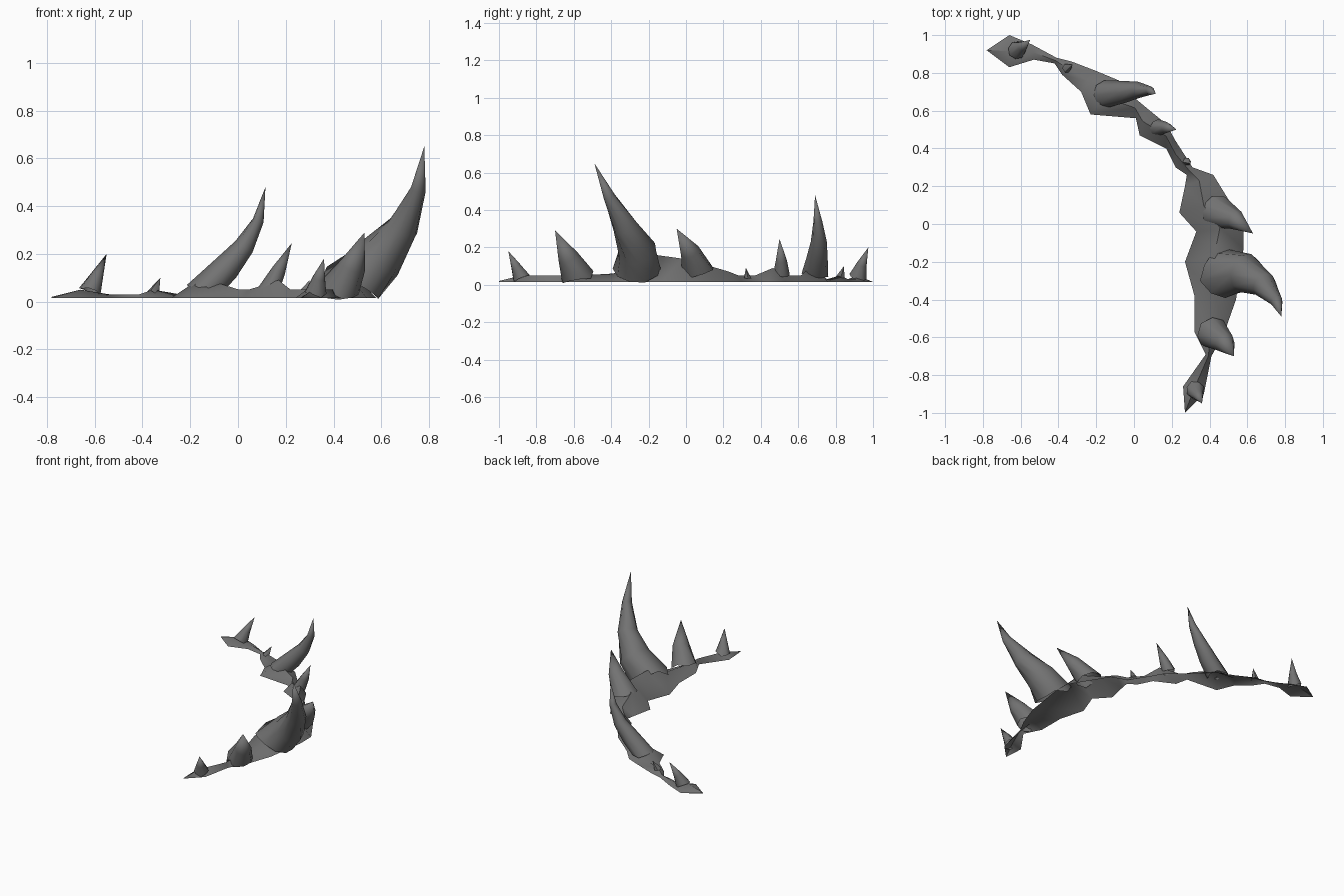
import bpy
import math
import random
from mathutils import Vector

random.seed(4)
UP = Vector((0, 0, 1))

cube = bpy.data.objects.get("Cube")
if cube:
    bpy.data.objects.remove(cube, do_unlink=True)

# One dark stone colour for everything
stone = bpy.data.materials.new("dark grey stone")
stone.use_nodes = True
stone.diffuse_color = (0.17, 0.17, 0.17, 1)
stone.node_tree.nodes["Principled BSDF"].inputs["Base Color"].default_value = stone.diffuse_color
stone.node_tree.nodes["Principled BSDF"].inputs["Roughness"].default_value = 0.9


def add_mesh(name, verts, faces):
    """Create a smooth-shaded mesh object that keeps its sharp edges."""
    mesh = bpy.data.meshes.new(name)
    mesh.from_pydata(verts, [], faces)
    mesh.validate()
    mesh.materials.append(stone)
    obj = bpy.data.objects.new(name, mesh)
    bpy.context.collection.objects.link(obj)
    bpy.ops.object.select_all(action="DESELECT")
    obj.select_set(True)
    bpy.context.view_layer.objects.active = obj
    bpy.ops.object.shade_smooth_by_angle(angle=math.radians(60))
    return obj


def ground_ridge(name, sections, floor):
    """Open, low-poly rubble strip: inner edge, raised ridge, outer edge."""
    verts, faces = [], []
    for inner_x, inner_y, outer_x, outer_y, height in sections:
        inner = Vector((inner_x, inner_y, floor))
        outer = Vector((outer_x, outer_y, floor))
        ridge = (inner + outer) / 2
        ridge.z = height
        verts += [inner, ridge, outer]
    for row in range(len(sections) - 1):
        for side in range(2):
            a = row * 3 + side
            b = a + 3
            faces.append((a, b, b + 1))
            faces.append((a, b + 1, a + 1))
    return add_mesh(name, verts, faces)


def spike(name, path, sides=8):
    """Curved horn through (x, y, z, radius) stations, with a ragged hem."""
    points = [Vector(station[:3]) for station in path]
    verts, faces = [], []
    for i, point in enumerate(points[:-1]):
        tangent = (points[i + 1] - points[max(i - 1, 0)]).normalized()
        if i == 0:
            # The foot lies closer to the ground than the horn's own lean
            tangent = (tangent + UP).normalized()
        across = tangent.cross(UP).normalized()
        up = across.cross(tangent)
        radius = path[i][3]
        for k in range(sides):
            angle = math.tau * k / sides
            rim = point + radius * (across * math.cos(angle) + up * math.sin(angle))
            if i == 0:
                # Uneven lower edge that sinks into the rubble
                rim -= tangent * radius * random.uniform(-0.15, 0.4)
                rim.z = max(rim.z, 0)
            verts.append(rim)
    verts.append(points[-1])
    tip = len(verts) - 1
    rings = len(points) - 1
    for i in range(rings):
        for k in range(sides):
            a = i * sides + k
            b = i * sides + (k + 1) % sides
            if i < rings - 1:
                faces.append((a, b, b + sides, a + sides))
            else:
                faces.append((a, b, tip))
    return add_mesh(name, verts, faces)


# Curved rubble strip: inner x, y, outer x, y, ridge height
ground_ridge("rubble_strip", [
    (-.78, .92, -.78, .92, .02),
    (-.66, .83, -.66, 1, .05),
    (-.53, .87, -.54, .95, .03),
    (-.42, .85, -.41, .88, .03),
    (-.38, .79, -.33, .86, .05),
    (-.28, .7, -.2, .81, .03),
    (-.23, .58, -.08, .76, .1),
    (.01, .56, 0, .67, .05),
    (.03, .47, .06, .62, .05),
    (.17, .4, .17, .53, .09),
    (.22, .3, .22, .44, .05),
    (.28, .26, .31, .3, .05),
    (.27, .2, .42, .26, .07),
    (.24, .06, .5, .13, .11),
    (.33, -.04, .58, 0, .14),
    (.27, -.2, .58, -.13, .16),
    (.32, -.38, .54, -.4, .06),
    (.32, -.57, .48, -.57, .05),
    (.38, -.69, .41, -.7, .05),
    (.26, -.86, .37, -.9, .05),
    (.27, -1, .27, -1, .02),
], floor=0.015)

# Horns from the back right end round to the front end
spike("back_end_spike", [
    (-.62, .92, .045, .048), (-.59, .94, .11, .027), (-.55, .975, .2, 0)])
spike("back_tiny_spike", [
    (-.355, .825, .04, .025), (-.325, .845, .1, 0)], sides=6)
spike("tall_back_spike", [
    (-.14, .69, .06, .072), (-.05, .7, .14, .058), (.025, .71, .23, .043),
    (.085, .705, .34, .024), (.115, .69, .48, 0)])
spike("middle_back_spike", [
    (.13, .51, .06, .045), (.17, .51, .13, .03), (.225, .5, .245, 0)])
spike("middle_tiny_spike", [
    (.28, .33, .04, .022), (.3, .32, .09, 0)], sides=6)
spike("middle_spike", [
    (.45, .06, .09, .09), (.54, .02, .18, .053), (.63, -.05, .3, 0)])
spike("great_spike", [
    (.48, -.26, .08, .132), (.59, -.26, .18, .105), (.69, -.325, .31, .067),
    (.755, -.41, .47, .032), (.78, -.49, .65, 0)], sides=10)
spike("front_spike", [
    (.42, -.58, .05, .088), (.48, -.63, .15, .056), (.53, -.7, .29, 0)])
spike("front_end_spike", [
    (.325, -.88, .04, .048), (.34, -.91, .1, .027), (.36, -.95, .18, 0)])
